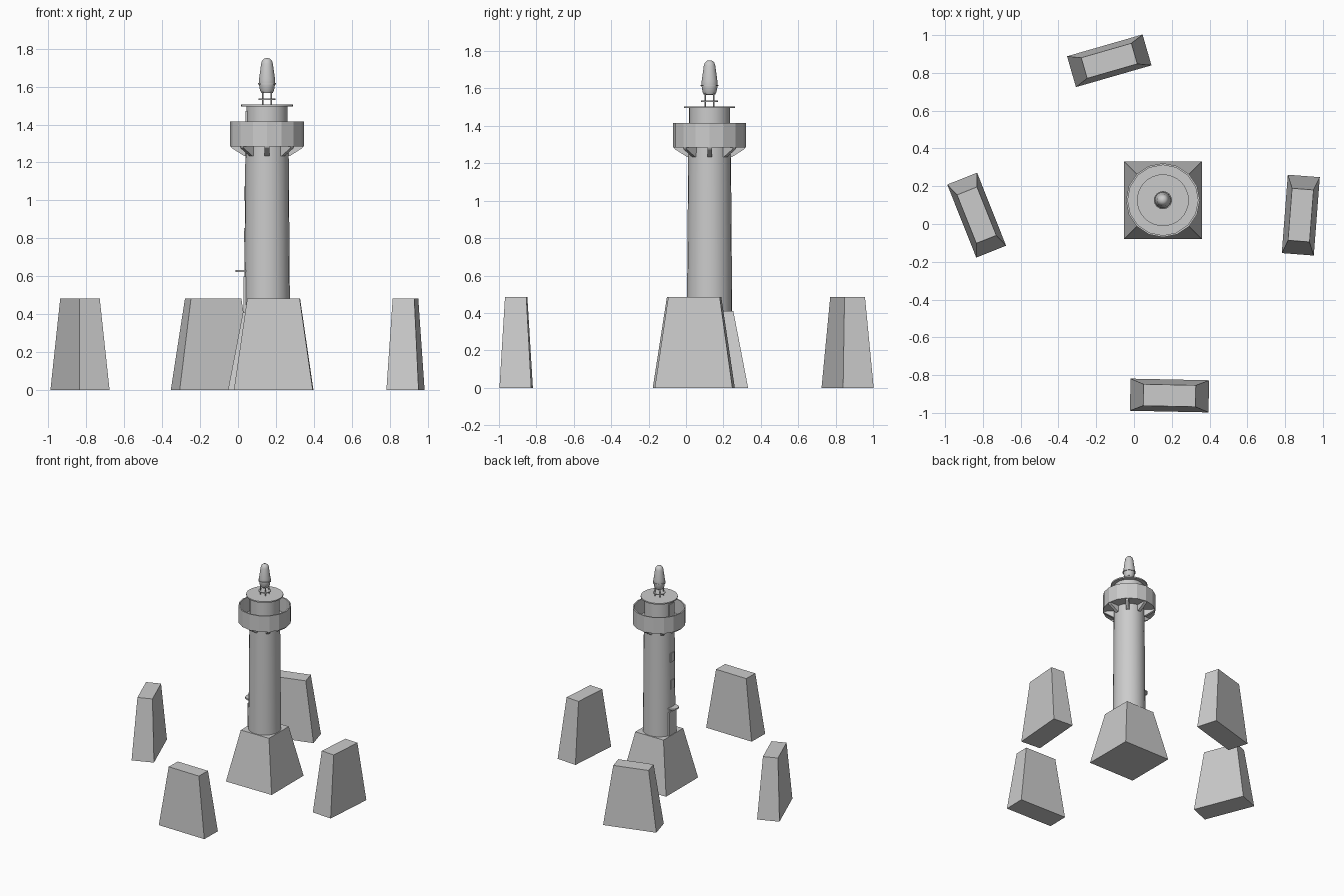
import bpy, bmesh, math
from mathutils import Matrix, Vector

if "Cube" in bpy.data.objects:
    bpy.data.objects.remove(bpy.data.objects["Cube"])

CX, CY = 0.153, 0.126   # tower axis


def make(name, bm, smooth=False):
    bmesh.ops.recalc_face_normals(bm, faces=bm.faces)
    me = bpy.data.meshes.new(name)
    bm.to_mesh(me)
    bm.free()
    ob = bpy.data.objects.new(name, me)
    bpy.context.collection.objects.link(ob)
    if smooth:
        bpy.ops.object.select_all(action='DESELECT')
        ob.select_set(True)
        bpy.context.view_layer.objects.active = ob
        bpy.ops.object.shade_smooth_by_angle(angle=math.radians(35))
    return ob


def frustum(name, x, y, bottom, top, h, angle=0):
    """Tapered block; bottom and top are half sizes (x, y)."""
    bm = bmesh.new()
    bmesh.ops.create_cube(bm, size=2)
    for v in bm.verts:
        hx, hy = top if v.co.z > 0 else bottom
        v.co = (v.co.x * hx, v.co.y * hy, h if v.co.z > 0 else 0)
    bm.transform(Matrix.Translation((x, y, 0)) @ Matrix.Rotation(math.radians(angle), 4, 'Z'))
    return make(name, bm)


def lathe(name, profile, sides, smooth=True, x=CX, y=CY, closed=False):
    """Revolve (radius, z) points about a vertical axis."""
    bm = bmesh.new()
    vs = [bm.verts.new((r, 0, z)) for r, z in profile]
    pairs = list(zip(vs, vs[1:])) + ([(vs[-1], vs[0])] if closed else [])
    es = [bm.edges.new(p) for p in pairs]
    bmesh.ops.spin(bm, geom=vs + es, cent=(0, 0, 0), axis=(0, 0, 1),
                   angle=math.tau, steps=sides, use_duplicate=False)
    bmesh.ops.remove_doubles(bm, verts=bm.verts, dist=1e-5)
    bm.transform(Matrix.Translation((x, y, 0)))
    return make(name, bm, smooth)


def box(name, x0, x1, y0, y1, z0, z1):
    bm = bmesh.new()
    bmesh.ops.create_cube(bm, size=1)
    for v in bm.verts:
        v.co = (x1 if v.co.x > 0 else x0, y1 if v.co.y > 0 else y0, z1 if v.co.z > 0 else z0)
    return make(name, bm)


def disc(name, r, z0, z1, sides=32, x=CX, y=CY):
    return lathe(name, [(0, z0), (r, z0), (r, z1), (0, z1)], sides, True, x, y)


# Four free-standing tapered blocks around the tower
for name, x, y, a in [("front_block", 0.188, -0.908, -1.2), ("right_block", 0.883, 0.047, 85.6),
                      ("left_block", -0.833, 0.047, -68.3), ("back_block", -0.131, 0.864, 16.1)]:
    frustum(name, x, y, (0.208, 0.085), (0.138, 0.057), 0.484, a)

# Plinth and shaft
frustum("plinth", CX, CY, (0.206, 0.206), (0.127, 0.127), 0.41)
lathe("tower_shaft", [(0, 0.40), (0.121, 0.40), (0.114, 1.29), (0, 1.29)], 24)

# Gallery: floor and thin parapet open at the top
lathe("gallery", [(0, 1.285), (0.196, 1.285), (0.196, 1.415), (0.186, 1.415),
                  (0.186, 1.297), (0, 1.297)], 16, smooth=False)

# Eight wedge brackets under the gallery
for i in range(8):
    bm = bmesh.new()
    outline = [(0.10, 1.287), (0.192, 1.287), (0.185, 1.275), (0.122, 1.235), (0.10, 1.235)]
    f = bm.faces.new([bm.verts.new((r, -0.012, z)) for r, z in outline])
    g = bmesh.ops.extrude_face_region(bm, geom=[f])["geom"]
    bmesh.ops.translate(bm, vec=(0, 0.024, 0), verts=[e for e in g if isinstance(e, bmesh.types.BMVert)])
    bm.transform(Matrix.Translation((CX, CY, 0)) @ Matrix.Rotation(i * math.pi / 4, 4, 'Z'))
    make(f"gallery_bracket_{i + 1}", bm)

# Watch room and flat roof
disc("watch_room", 0.109, 1.29, 1.497)
disc("roof", 0.137, 1.495, 1.505)

# Openings on the left (-x) side
box("entrance_door", CX - 0.123, CX - 0.08, CY - 0.045, CY + 0.045, 0.405, 0.60)
lathe("entrance_canopy", [(0, 0.623), (0.046, 0.623), (0.046, 0.634), (0, 0.634)], 20, True, CX - 0.12, CY)
for i, z in enumerate((0.78, 1.0)):
    box(f"window_{i + 1}", CX - 0.121, CX - 0.09, CY - 0.021, CY + 0.021, z, z + 0.072)
box("gallery_door", CX - 0.113, CX - 0.08, CY - 0.032, CY + 0.032, 1.295, 1.47)

# Lamp stand: plate on four posts
disc("lamp_plate", 0.045, 1.529, 1.536, 24)
for i in range(4):
    a = math.pi / 4 + i * math.pi / 2
    disc(f"lamp_post_{i + 1}", 0.004, 1.504, 1.575, 8,
         CX + 0.033 * math.cos(a), CY + 0.033 * math.sin(a))

# Lamp bulb with a collar
lathe("lamp", [(0, 1.565), (0.03, 1.567), (0.037, 1.58), (0.043, 1.615), (0.042, 1.64),
               (0.031, 1.72), (0.026, 1.737), (0.015, 1.748), (0, 1.751)], 24)
lathe("lamp_collar", [(0.038, 1.612), (0.048, 1.612), (0.048, 1.62), (0.038, 1.62)], 24, closed=True)
